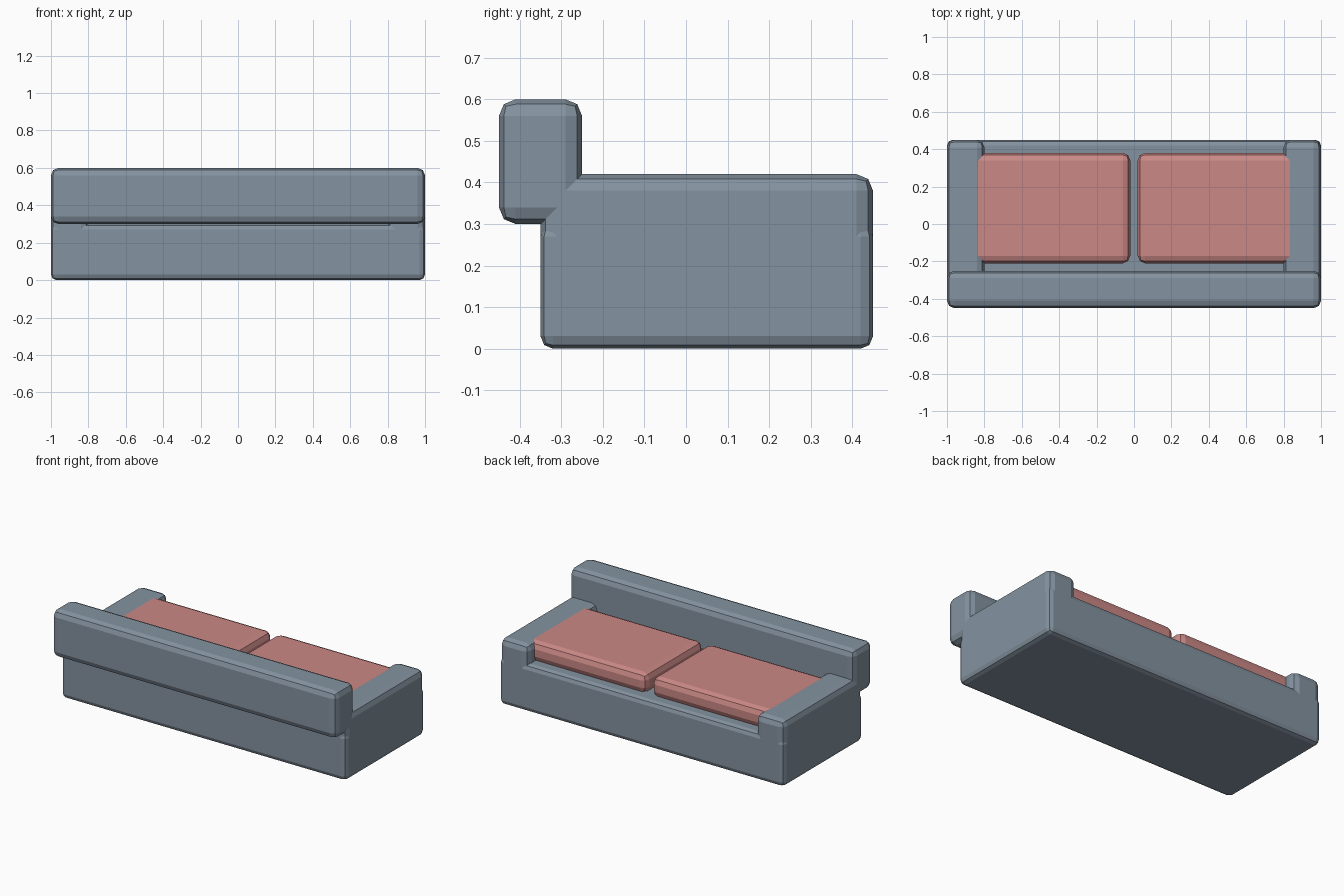
import bpy
import bmesh
from mathutils import Vector

default = bpy.data.objects.get("Cube")
if default:
    bpy.data.objects.remove(default, do_unlink=True)


def make_material(name, rgb):
    mat = bpy.data.materials.new(name)
    mat.use_nodes = True
    color = (*rgb, 1.0)
    mat.diffuse_color = color
    mat.node_tree.nodes["Principled BSDF"].inputs["Base Color"].default_value = color
    return mat


slate = make_material("slate fabric", (0.23, 0.29, 0.35))
rose = make_material("rose fabric", (0.60, 0.25, 0.24))


def soft_box(name, low, high, bevel, mat):
    """Box between two corners, with every edge rounded in two facets."""
    low, high = Vector(low), Vector(high)
    bm = bmesh.new()
    bmesh.ops.create_cube(bm, size=1)
    bmesh.ops.scale(bm, vec=high - low, verts=bm.verts)
    bmesh.ops.bevel(bm, geom=list(bm.edges), offset=bevel, segments=2,
                    profile=0.5, affect='EDGES')
    mesh = bpy.data.meshes.new(name)
    bm.to_mesh(mesh)
    bm.free()
    mesh.materials.append(mat)
    obj = bpy.data.objects.new(name, mesh)
    obj.location = (low + high) / 2
    bpy.context.collection.objects.link(obj)
    return obj


def mirrored_pair(name, low, high, bevel, mat):
    """The same box on the left (+x) and right (-x)."""
    soft_box("left_" + name, low, high, bevel, mat)
    soft_box("right_" + name, (-high[0], *low[1:]), (-low[0], *high[1:]), bevel, mat)


# Frame
soft_box("seat_base", (-1, -0.35, 0), (1, 0.45, 0.30), 0.03, slate)
soft_box("backrest", (-1, -0.45, 0.30), (1, -0.25, 0.60), 0.04, slate)
mirrored_pair("armrest", (0.80, -0.35, 0.10), (1, 0.45, 0.42), 0.04, slate)

# Cushions, tucked into the armrests
mirrored_pair("cushion", (0.02, -0.21, 0.29), (0.88, 0.38, 0.417), 0.04, rose)
